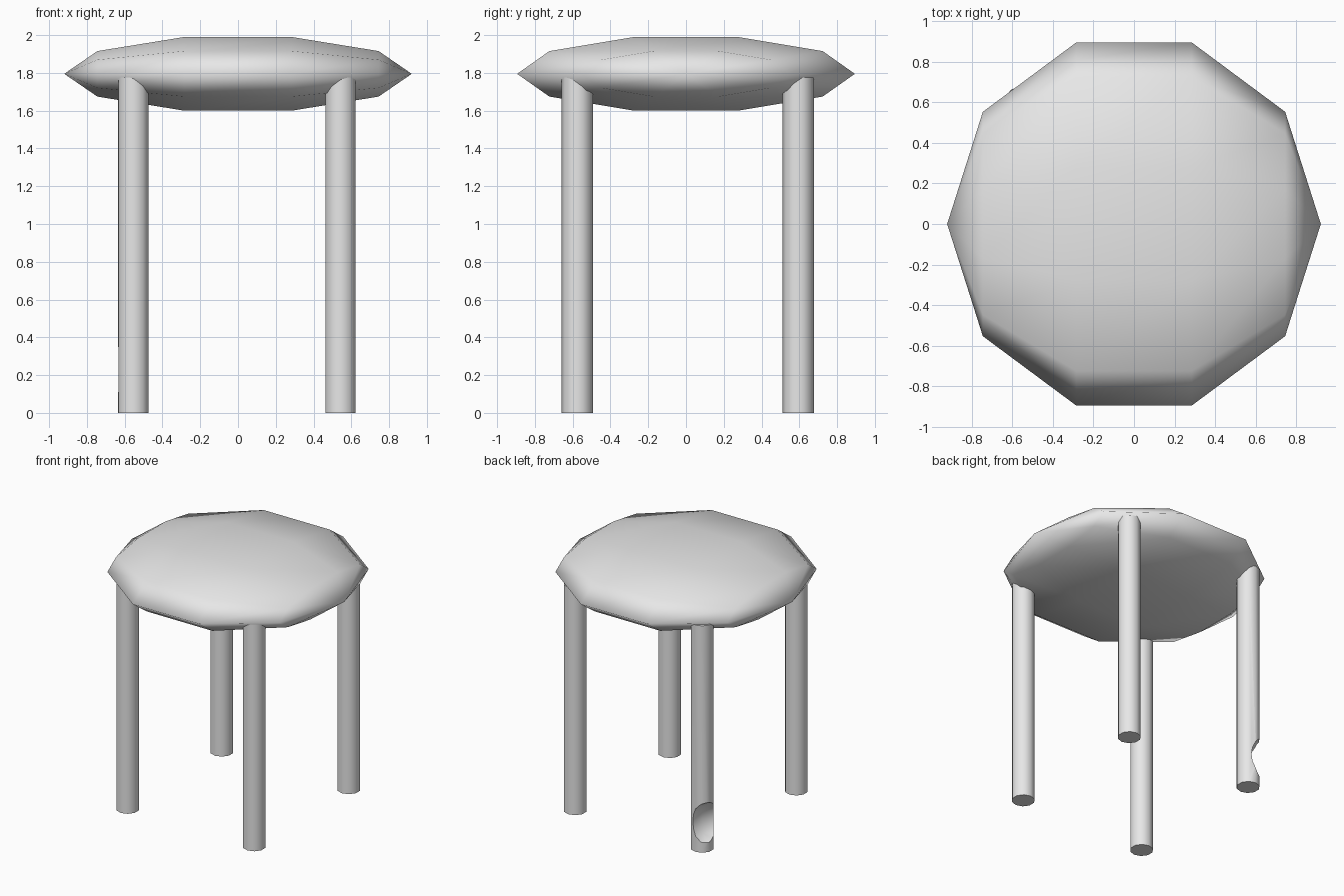
import bpy
import math
from mathutils import Vector

if "Cube" in bpy.data.objects:
    bpy.data.objects.remove(bpy.data.objects["Cube"], do_unlink=True)

GREY = (0.8, 0.8, 0.8, 1.0)
grey = bpy.data.materials.new("plain_grey")
grey.use_nodes = True
grey.diffuse_color = GREY
grey.node_tree.nodes["Principled BSDF"].inputs["Base Color"].default_value = GREY


def finish(name):
    obj = bpy.context.object
    obj.name = name
    obj.data.materials.append(grey)
    return obj


# Cushion seat: a flattened low-poly ball with its poles on the x axis
bpy.ops.mesh.primitive_uv_sphere_add(segments=10, ring_count=5, radius=1,
                                     location=(0, 0, 1.795),
                                     rotation=(0, math.pi / 2, 0))
seat = finish("seat")
seat.scale = (0.2156, 0.94, 0.92)
bpy.ops.object.transform_apply(location=False, rotation=True, scale=True)
bpy.ops.object.shade_smooth()

# Four round legs
LEG_RADIUS, LEG_HEIGHT = 0.083, 1.775
leg_spots = {
    "front_left_leg": (0.543, -0.575),
    "front_right_leg": (-0.553, -0.575),
    "back_left_leg": (0.543, 0.595),
    "back_right_leg": (-0.557, 0.595),
}
legs = {}
for name, (x, y) in leg_spots.items():
    bpy.ops.mesh.primitive_cylinder_add(vertices=10, radius=LEG_RADIUS,
                                        depth=LEG_HEIGHT,
                                        location=(x, y, LEG_HEIGHT / 2))
    legs[name] = finish(name)

# Rounded notch bitten out of the outer side of one leg
worn_leg = legs["back_right_leg"]
outward = Vector((-1, 0.6, 0)).normalized()
centre = Vector((*leg_spots["back_right_leg"], 0.23)) + outward * 0.15
bpy.ops.mesh.primitive_uv_sphere_add(segments=16, ring_count=10, radius=1,
                                     location=centre,
                                     rotation=(0, 0, math.atan2(outward.y, outward.x)))
cutter = finish("notch_cutter")
cutter.scale = (0.15, 0.2, 0.18)
cutter.hide_render = True

bpy.ops.object.select_all(action="DESELECT")
worn_leg.select_set(True)
bpy.context.view_layer.objects.active = worn_leg
notch = worn_leg.modifiers.new("notch", "BOOLEAN")
notch.operation = "DIFFERENCE"
notch.solver = "EXACT"
notch.object = cutter
bpy.ops.object.modifier_apply(modifier=notch.name)
bpy.data.objects.remove(cutter, do_unlink=True)

# Smooth sides with crisp ends and notch edges
for leg in legs.values():
    bpy.ops.object.select_all(action="DESELECT")
    leg.select_set(True)
    bpy.context.view_layer.objects.active = leg
    bpy.ops.object.shade_smooth_by_angle(angle=math.radians(40))
